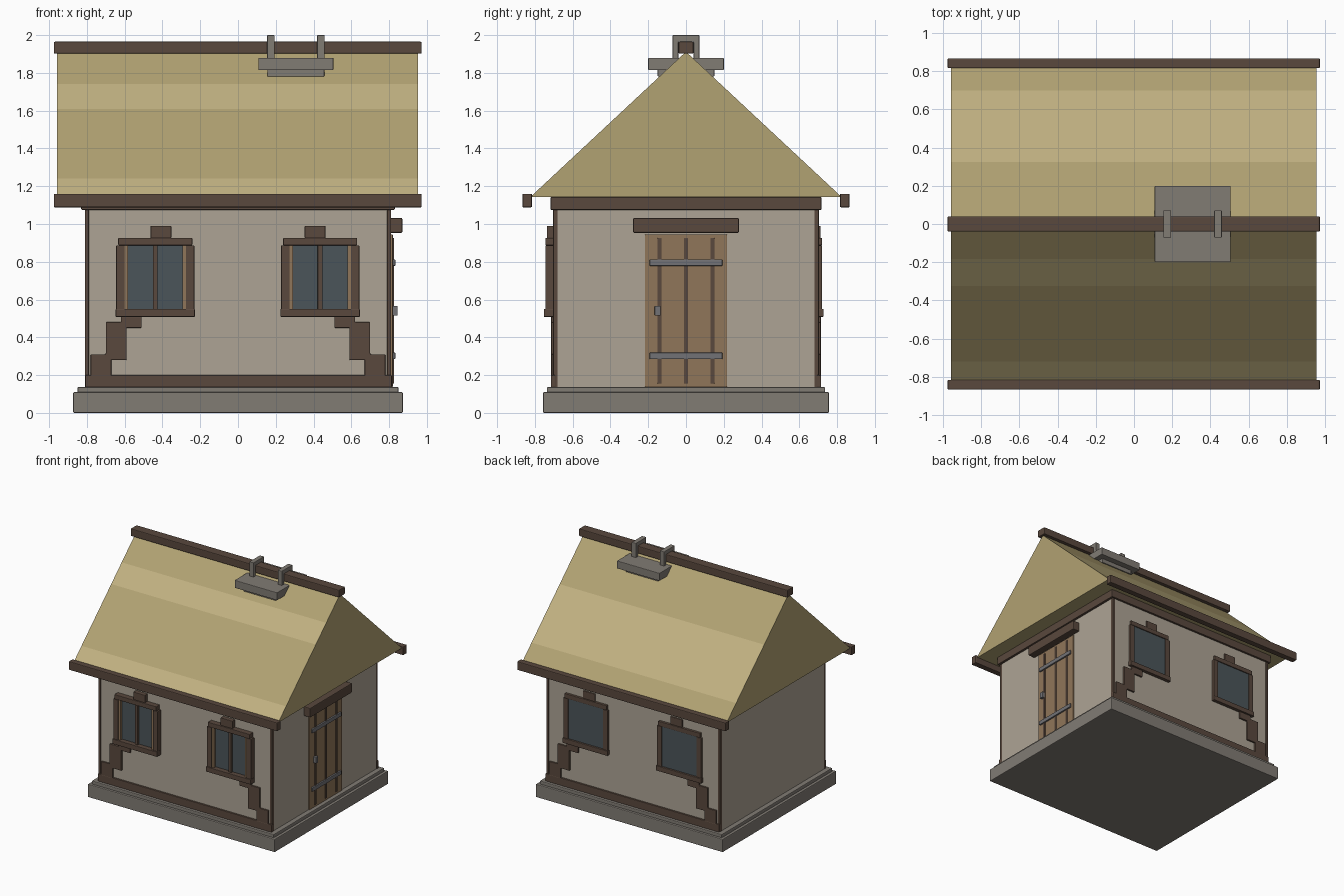
import bpy, bmesh

if "Cube" in bpy.data.objects:
    bpy.data.objects.remove(bpy.data.objects["Cube"])


def material(name, r, g, b):
    m = bpy.data.materials.new(name)
    m.diffuse_color = (r, g, b, 1)
    m.use_nodes = True
    m.node_tree.nodes["Principled BSDF"].inputs["Base Color"].default_value = m.diffuse_color
    return m


PLASTER = material("plaster", 0.42, 0.37, 0.30)
STONE = material("stone", 0.22, 0.20, 0.175)
TIMBER = material("timber", 0.10, 0.065, 0.047)
DOOR = material("door_wood", 0.28, 0.18, 0.10)
GLASS = material("glass", 0.07, 0.09, 0.10)
IRON = material("iron", 0.17, 0.17, 0.18)
THATCH = material("thatch", 0.44, 0.36, 0.17)
STRAW = material("light_thatch", 0.53, 0.44, 0.22)


def finish(name, bm, mats, bevel=0.0):
    bmesh.ops.recalc_face_normals(bm, faces=bm.faces)
    me = bpy.data.meshes.new(name)
    bm.to_mesh(me)
    bm.free()
    ob = bpy.data.objects.new(name, me)
    bpy.context.collection.objects.link(ob)
    for m in mats:
        me.materials.append(m)
    if bevel:
        b = ob.modifiers.new("bevel", "BEVEL")
        b.width, b.segments = bevel, 2
    return ob


def box(name, x, y, z, mat, bevel=0.004):
    """Box from (min, max) ranges."""
    bm = bmesh.new()
    bmesh.ops.create_cube(bm, size=1)
    for v in bm.verts:
        v.co = [r[0] + (c + 0.5) * (r[1] - r[0]) for r, c in zip((x, y, z), v.co)]
    return finish(name, bm, [mat], bevel)


def prism(name, points, place, a, b, mats, bevel=0.0):
    """Extrude a 2D outline from depth a to depth b; place maps (u, v, depth) to xyz."""
    bm = bmesh.new()
    n = len(points)
    lo, hi = [[bm.verts.new(place(u, v, d)) for u, v in points] for d in (a, b)]
    bm.faces.new(lo)
    bm.faces.new(hi)
    sides = [bm.faces.new((lo[i], lo[(i + 1) % n], hi[(i + 1) % n], hi[i])) for i in range(n)]
    return finish(name, bm, mats, bevel), sides


# Stone base and plastered walls
box("base_slab", (-0.873, 0.873), (-0.757, 0.757), (0, 0.11), STONE, 0.006)
box("base_step", (-0.85, 0.85), (-0.737, 0.737), (0.10, 0.137), STONE, 0.006)
box("walls", (-0.81, 0.81), (-0.70, 0.70), (0.13, 1.10), PLASTER, 0.003)
box("wall_plate", (-0.83, 0.83), (-0.717, 0.717), (1.075, 1.142), TIMBER)

# Thatched roof with shaded bands on both slopes
EAVE, APEX, HALF = 1.142, 1.912, 0.825


def slope(z):
    return HALF * (APEX - z) / (APEX - EAVE)


front = [(-slope(z), z) for z in (EAVE, 1.24, 1.61, 1.74)]
back = [(slope(z), z) for z in (1.74, 1.61, 1.26, EAVE)]
bm_pts = front + [(0, APEX)] + back
roof, _ = prism("roof", bm_pts, lambda u, v, d: (d, u, v), -0.957, 0.953, [THATCH, STRAW])
for p in roof.data.polygons:
    if abs(p.normal.x) < 0.5 and p.normal.z > 0:
        y, z = p.center.y, p.center.z
        light = (z < 1.24 or 1.61 < z < 1.74) if y < 0 else 1.26 < z < 1.61
        p.material_index = int(light)

# Ridge and eave beams
box("ridge_beam", (-0.975, 0.972), (-0.04, 0.04), (1.902, 1.965), TIMBER, 0.006)
for s, side in ((-1, "front"), (1, "back")):
    box(side + "_eave_beam", (-0.975, 0.972), sorted((s * 0.815, s * 0.866)), (1.088, 1.16), TIMBER, 0.006)

# Stone weight straddling the ridge, held by two arches
box("ridge_weight", (0.108, 0.505), (-0.20, 0.20), (1.815, 1.88), STONE, 0.004)
box("ridge_weight_lower", (0.155, 0.457), (-0.15, 0.15), (1.78, 1.82), STONE, 0.004)
arch = [(-0.071, 1.87), (-0.071, 2.0), (0.071, 2.0), (0.071, 1.87),
        (0.041, 1.87), (0.041, 1.966), (-0.041, 1.966), (-0.041, 1.87)]
for x in (0.174, 0.439):
    prism("ridge_arch", arch, lambda u, v, d: (d, u, v), x - 0.02, x + 0.02, [STONE], 0.004)

# Long-wall timbers, stepped braces and windows
brace = [(0.51, 0.51), (0.51, 0.45), (0.59, 0.45), (0.59, 0.28), (0.67, 0.28), (0.67, 0.19),
         (0.78, 0.19), (0.78, 0.31), (0.70, 0.31), (0.70, 0.48), (0.62, 0.48), (0.62, 0.51)]
for s, side in ((-1, "front"), (1, "back")):
    out = 0.745 if s < 0 else 0.72      # the back windows sit deeper in the wall

    def depth(a, b):
        return sorted((s * a, s * b))

    box(side + "_sill_beam", (-0.808, 0.814), depth(0.69, 0.715), (0.135, 0.20), TIMBER)
    for m, hand in ((-1, "left"), (1, "right")):
        tag = side + "_" + hand + "_"
        prism(tag + "brace", brace, lambda u, v, d: (m * u, d, v), s * 0.69, s * 0.714, [TIMBER], 0.004)
        c = -0.438 if m < 0 else 0.435
        for e in (-1, 1):
            box(tag + "window_jamb", sorted((c + e * 0.162, c + e * 0.207)), depth(0.69, out), (0.54, 0.887), TIMBER)
            box(tag + "window_sash", sorted((c + e * 0.145, c + e * 0.165)), depth(0.69, out - 0.009), (0.54, 0.89), DOOR, 0)
        box(tag + "window_head", (c - 0.196, c + 0.196), depth(0.69, out), (0.887, 0.926), TIMBER)
        box(tag + "window_sill", (c - 0.21, c + 0.21), depth(0.69, out + 0.008), (0.508, 0.55), TIMBER)
        box(tag + "window_block", (m * 0.408 - 0.055, m * 0.408 + 0.055), depth(0.69, out - 0.008), (0.925, 0.99), TIMBER)
        box(tag + "window_glass", (c - 0.165, c + 0.165), depth(0.68, 0.712), (0.54, 0.89), GLASS, 0)
        if s < 0:
            box(tag + "window_mullion", (c - 0.013, c + 0.013), depth(0.69, 0.73), (0.54, 0.89), TIMBER)

# Slim corner posts, just proud of the long walls
for sx in (-1, 1):
    for sy in (-1, 1):
        box("corner_post", sorted((sx * 0.79, sx * 0.811)), sorted((sy * 0.68, sy * 0.703)), (0.135, 1.08), TIMBER, 0.002)

# Plank door on the right wall with lintel, straps and handle
box("door", (0.79, 0.82), (-0.217, 0.217), (0.137, 0.945), DOOR)
for y in (-0.14, 0, 0.14):
    box("door_batten", (0.80, 0.826), (y - 0.011, y + 0.011), (0.155, 0.927), TIMBER)
for z in (0.302, 0.795):
    box("door_strap", (0.80, 0.833), (-0.193, 0.193), (z - 0.017, z + 0.017), IRON)
box("door_handle", (0.80, 0.845), (-0.166, -0.134), (0.515, 0.567), IRON)
box("door_lintel", (0.79, 0.87), (-0.28, 0.28), (0.953, 1.032), TIMBER, 0.006)
